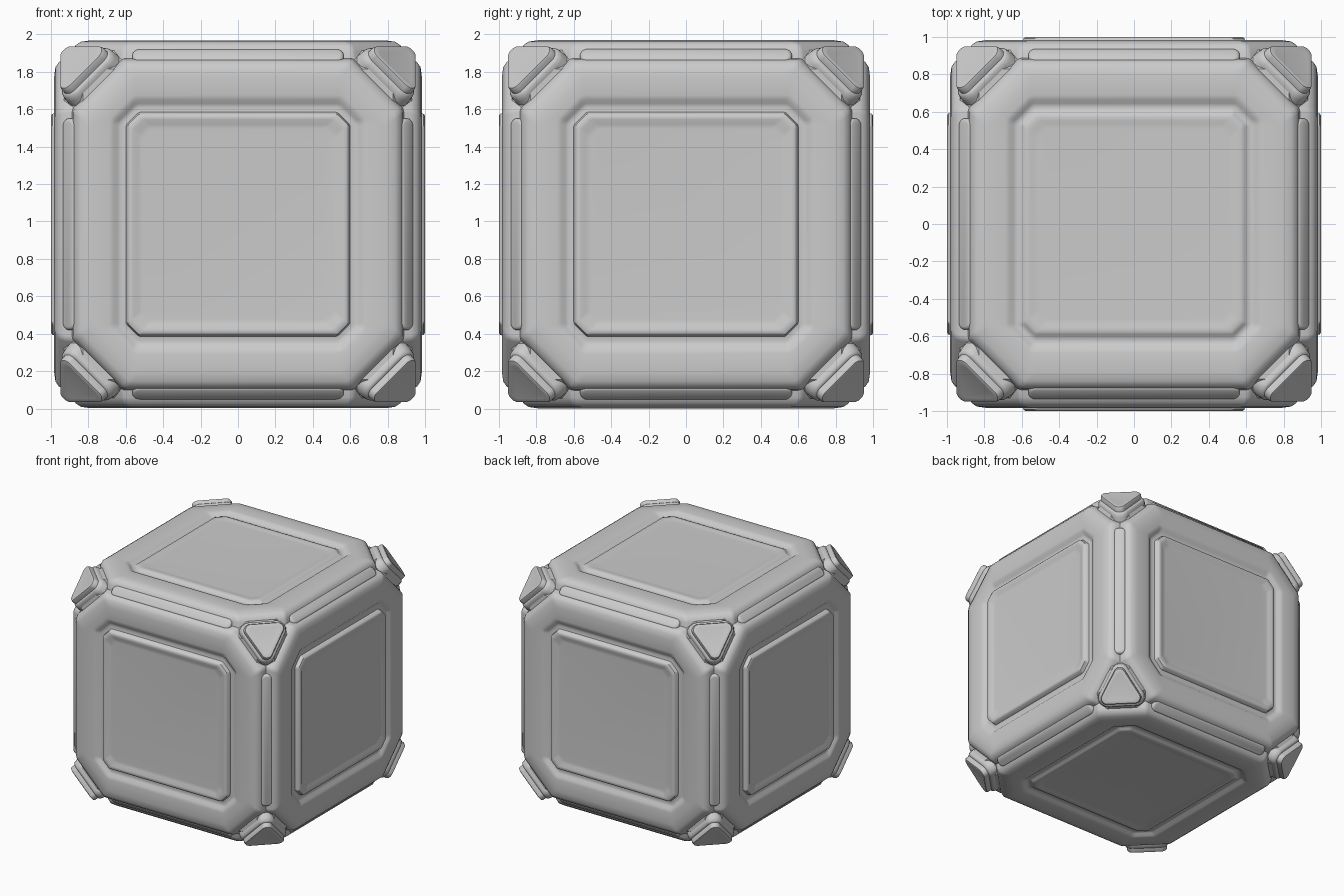
import bpy, bmesh, math
from itertools import product, permutations
from mathutils import Vector, Matrix

if "Cube" in bpy.data.objects:
    bpy.data.objects.remove(bpy.data.objects["Cube"])

CENTRE = Vector((0, 0, 0.985))


def finish(name, bm, matrix=Matrix.Identity(4), angle=40):
    bmesh.ops.recalc_face_normals(bm, faces=bm.faces)
    me = bpy.data.meshes.new(name)
    bm.to_mesh(me)
    bm.free()
    for p in me.polygons:
        p.use_smooth = True
    me.set_sharp_from_angle(angle=math.radians(angle))
    ob = bpy.data.objects.new(name, me)
    bpy.context.collection.objects.link(ob)
    ob.matrix_world = Matrix.Translation(CENTRE) @ matrix
    return ob


def frame(y, z):
    """Rotation whose local y and z follow the given directions."""
    y, z = Vector(y).normalized(), Vector(z).normalized()
    return Matrix((y.cross(z), y, z)).transposed().to_4x4()


def rounded(points, r, n=5):
    """Fillet every corner of a convex counter-clockwise polygon."""
    out = []
    pts = [Vector(p) for p in points]
    for i, p in enumerate(pts):
        a = (pts[i - 1] - p).normalized()
        b = (pts[(i + 1) % len(pts)] - p).normalized()
        half = a.angle(b) / 2
        c = p + (a + b).normalized() * r / math.sin(half)
        t0, t1 = p + a * r / math.tan(half), p + b * r / math.tan(half)
        u, v = t0 - c, t1 - c
        for k in range(n + 1):
            out.append(c + u.lerp(v, k / n).normalized() * r)
    return out


def octagon(a, c):
    b = a - c
    return [(a, -b), (a, b), (b, a), (-b, a), (-a, b), (-a, -b), (-b, -a), (b, -a)]


def rect(w, l):
    return [(w, -l), (w, l), (-w, l), (-w, -l)]


def triangle(R):
    return [(R * math.cos(math.radians(d)), R * math.sin(math.radians(d))) for d in (90, 210, 330)]


def loft(name, rings, matrix):
    """Bridge a stack of (outline, height) rings and cap both ends."""
    bm = bmesh.new()
    loops = [[bm.verts.new((p.x, p.y, h)) for p in ring] for ring, h in rings]
    for lo, hi in zip(loops, loops[1:]):
        for i in range(len(lo)):
            j = (i + 1) % len(lo)
            bm.faces.new((lo[i], lo[j], hi[j], hi[i]))
    bm.faces.new(loops[-1])
    bm.faces.new(loops[0][::-1])
    return finish(name, bm, matrix)


# Core: truncated block with flat edges and corners
bm = bmesh.new()
for p in permutations((0.93, 0.83, 0.74)):
    for s in product((1, -1), repeat=3):
        bm.verts.new([a * b for a, b in zip(p, s)])
bmesh.ops.convex_hull(bm, input=bm.verts)
bmesh.ops.dissolve_limit(bm, angle_limit=0.01, verts=bm.verts, edges=bm.edges)
finish("core", bm, angle=20)

# Face pads: chamfered frame, groove and square panel (half size, chamfer, radius, height)
FRAME = [(.89, .27, .05, .86), (.882, .27, .05, .925), (.868, .265, .05, .957),
         (.84, .26, .05, .976), (.79, .25, .05, .983), (.69, .13, .05, .983),
         (.665, .12, .05, .978), (.645, .10, .04, .962), (.625, .09, .04, .957),
         (.60, .07, .03, .962)]
SIDE = [(.59, .06, .03, .993), (.58, .06, .03, 1.0), (.56, .055, .03, 1.0),
        (.535, .05, .03, .988), (.51, .05, .03, .986)]
CAP = [(.59, .06, .03, .972), (.575, .06, .03, .977), (.555, .055, .03, .977),
       (.535, .05, .03, .972), (.51, .05, .03, .971)]
for axis, s in product(range(3), (1, -1)):
    n, y = [0, 0, 0], [0, 0, 0]
    n[axis] = s
    y[(axis + 1) % 3] = 1
    prof = FRAME + (CAP if axis == 2 else SIDE)
    loft("face_pad", [(rounded(octagon(a, c), r), h) for a, c, r, h in prof], frame(y, n))

# Edge ribs: slim rounded strips in the grooves between pads
RIB = [(.046, .565, 1.20), (.046, .565, 1.272), (.040, .559, 1.283), (.030, .549, 1.287)]
for axis, s, t in product(range(3), (1, -1), (1, -1)):
    n, y = [0, 0, 0], [0, 0, 0]
    y[axis] = 1
    n[(axis + 1) % 3], n[(axis + 2) % 3] = s, t
    loft("edge_rib", [(rounded(rect(w, l), w * .8), h) for w, l, h in RIB], frame(y, n))

# Corner plates: rounded triangles on a softer raised rim
PLATE = [(.275, .07, 1.36), (.27, .07, 1.42), (.262, .07, 1.445), (.24, .06, 1.456),
         (.222, .045, 1.457), (.22, .045, 1.485), (.21, .042, 1.497), (.19, .04, 1.501),
         (.16, .03, 1.499)]
for n in product((1, -1), repeat=3):
    y = (n[0], n[1], -2 * n[2])
    loft("corner_plate", [(rounded(triangle(R), r), h) for R, r, h in PLATE], frame(y, n))
